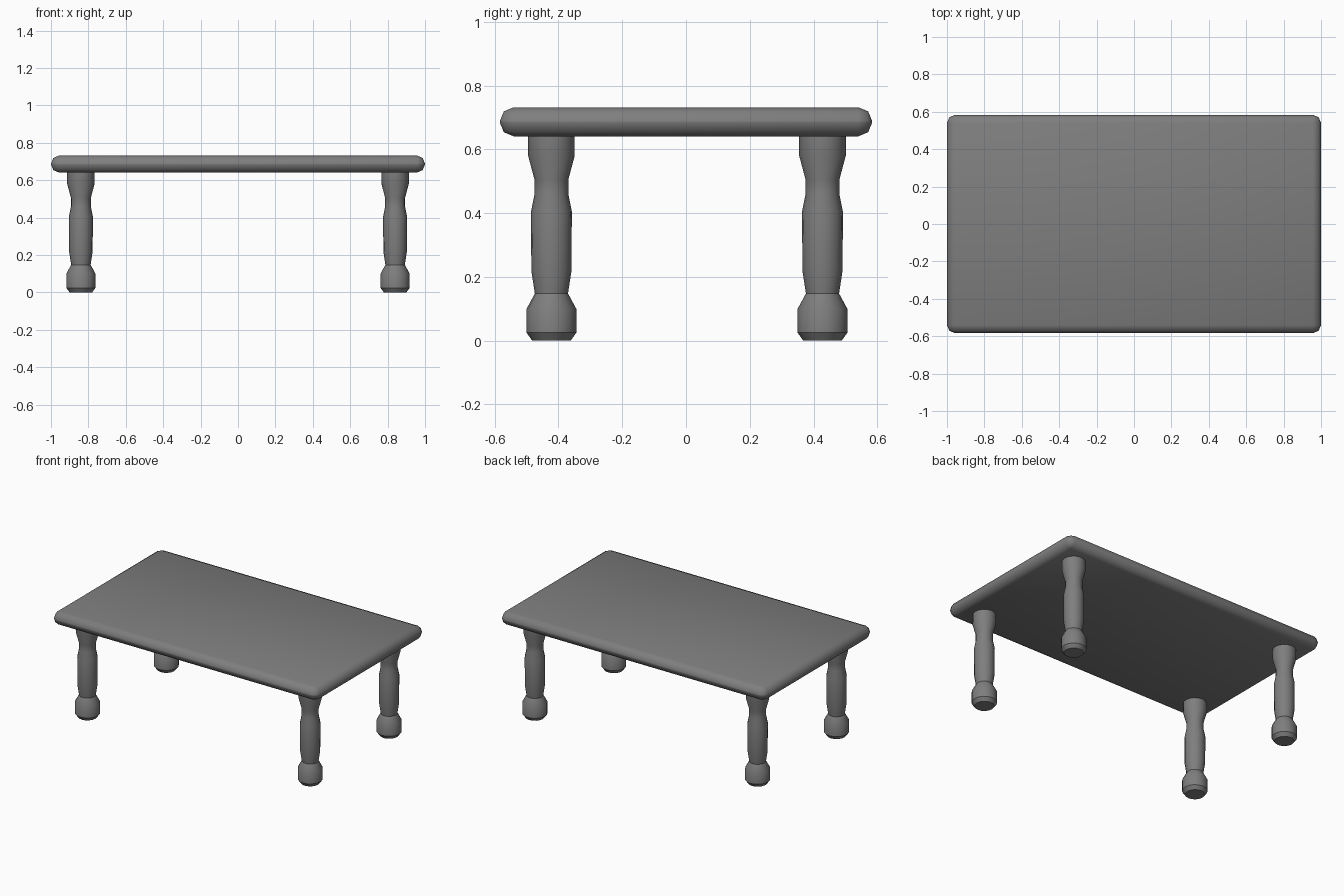
import bpy
import bmesh
from math import radians
from mathutils import Matrix, Vector

cube = bpy.data.objects.get("Cube")
if cube:
    bpy.data.objects.remove(cube, do_unlink=True)

# Single grey finish
grey = bpy.data.materials.new("grey")
grey.use_nodes = True
colour = (0.21, 0.21, 0.21, 1)
grey.diffuse_color = colour
grey.node_tree.nodes["Principled BSDF"].inputs["Base Color"].default_value = colour


def finish(name, bm, angle):
    """Turn a bmesh into a smooth shaded object."""
    bmesh.ops.recalc_face_normals(bm, faces=bm.faces)
    mesh = bpy.data.meshes.new(name)
    bm.to_mesh(mesh)
    bm.free()
    mesh.materials.append(grey)
    obj = bpy.data.objects.new(name, mesh)
    bpy.context.collection.objects.link(obj)
    bpy.ops.object.select_all(action='DESELECT')
    obj.select_set(True)
    bpy.context.view_layer.objects.active = obj
    bpy.ops.object.shade_smooth_by_angle(angle=radians(angle))
    return obj


# Table top: slab with fully rounded edges
TOP_Z, UNDER_Z = 0.732, 0.641
thickness = TOP_Z - UNDER_Z
bm = bmesh.new()
bmesh.ops.create_cube(bm, size=1)
bmesh.ops.scale(bm, vec=(2, 1.168, thickness), verts=bm.verts)
bmesh.ops.translate(bm, vec=(0, 0, (TOP_Z + UNDER_Z) / 2), verts=bm.verts)
bmesh.ops.bevel(bm, geom=bm.edges[:], offset=thickness * 0.48, segments=2,
                profile=0.5, affect='EDGES')
finish("table_top", bm, 50)

# Turned leg profile: radius, height
PROFILE = [(0.06, 0), (0.078, 0.025), (0.078, 0.1), (0.052, 0.148),
           (0.063, 0.22), (0.064, 0.405), (0.053, 0.46), (0.053, 0.505),
           (0.073, 0.58), (0.073, 0.65)]
SIDES = 16


def turned_leg(name, x, y):
    bm = bmesh.new()
    rings = []
    for radius, z in PROFILE:
        ring = bmesh.ops.create_circle(bm, segments=SIDES, radius=radius,
                                       matrix=Matrix.Translation((x, y, z)))
        rings.append(ring["verts"])
    for low, high in zip(rings, rings[1:]):
        for i in range(SIDES):
            j = (i + 1) % SIDES
            bm.faces.new((low[i], low[j], high[j], high[i]))
    bm.faces.new(rings[0])
    bm.faces.new(rings[-1])
    finish(name, bm, 32)


# Four legs
for end, y in (("front", -0.422), ("back", 0.428)):
    for side, x in (("right", -0.84), ("left", 0.84)):
        turned_leg(f"{end}_{side}_leg", x, y)
